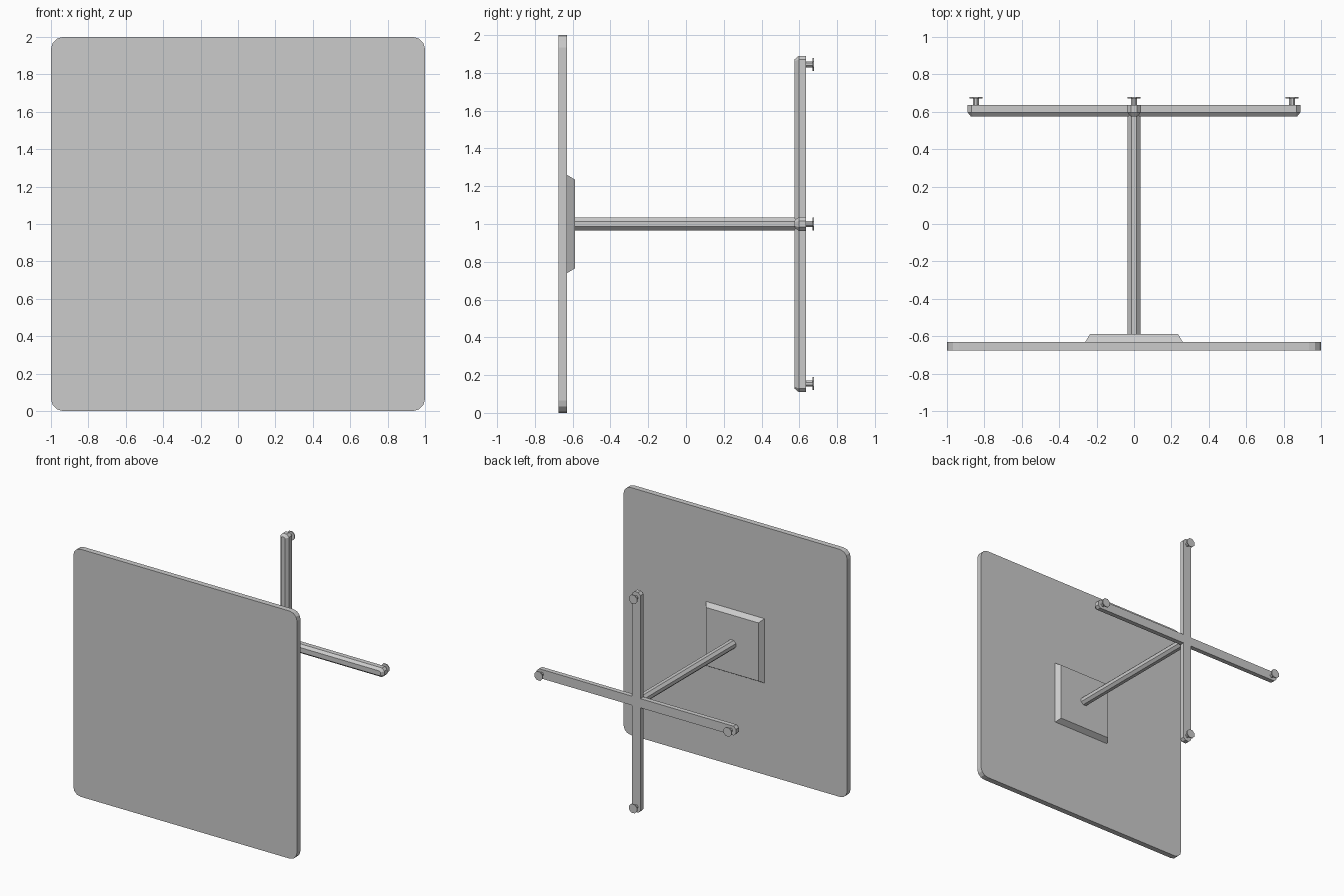
import bpy
import bmesh
from math import cos, sin, pi

cube = bpy.data.objects.get("Cube")
if cube:
    bpy.data.objects.remove(cube, do_unlink=True)

grey = bpy.data.materials.new("plain grey")
grey.use_nodes = True
colour = (0.6, 0.6, 0.6, 1)
grey.diffuse_color = colour
grey.node_tree.nodes["Principled BSDF"].inputs["Base Color"].default_value = colour

MID = 1.0  # height of the central axis


def loft(name, layers, cx=0, cz=0):
    """Skin matching outlines (x, z) stacked along y, with closed ends."""
    bm = bmesh.new()
    rings = [[bm.verts.new((cx + x, y, MID + cz + z)) for x, z in outline]
             for y, outline in layers]
    for a, b in zip(rings, rings[1:]):
        for i in range(len(a)):
            j = (i + 1) % len(a)
            bm.faces.new((a[i], a[j], b[j], b[i]))
    bm.faces.new(rings[0])
    bm.faces.new(rings[-1])
    bmesh.ops.recalc_face_normals(bm, faces=bm.faces)
    mesh = bpy.data.meshes.new(name)
    bm.to_mesh(mesh)
    bm.free()
    mesh.materials.append(grey)
    obj = bpy.data.objects.new(name, mesh)
    bpy.context.collection.objects.link(obj)
    return obj


def ring(radius, sides=8):
    return [(radius * cos(2 * pi * (i + 0.5) / sides),
             radius * sin(2 * pi * (i + 0.5) / sides)) for i in range(sides)]


def square(half):
    return [(half, half), (-half, half), (-half, -half), (half, -half)]


def four_way(points):
    """Repeat a run of outline points at each quarter turn."""
    out = []
    for _ in range(4):
        out += points
        points = [(-z, x) for x, z in points]
    return out


def rounded_square(half, radius, steps=3):
    c = half - radius
    return four_way([(c + radius * cos(pi / 2 * i / steps),
                      c + radius * sin(pi / 2 * i / steps))
                     for i in range(steps + 1)])


def cross(width, length, cut):
    return four_way([(width, -width), (length - cut, -width),
                     (length, cut - width), (length, width - cut),
                     (length - cut, width)])


# Large panel with rounded corners
panel = rounded_square(1, 0.065)
loft("table_top", [(-0.675, panel), (-0.63, panel)])

# Tapered mounting block behind the panel
loft("mounting_block", [(-0.63, square(0.26)), (-0.588, square(0.235))])

# Eight-sided column
loft("column", [(-0.588, ring(0.037)), (0.6, ring(0.037))])

# Cross base with bevelled front edges
body = cross(0.037, 0.89, 0.02)
loft("cross_base", [(0.575, cross(0.019, 0.872, 0.01)),
                    (0.597, body), (0.635, body)])

# Foot at the end of each arm: thin stem and flat disc
for side, (x, z) in {"left": (1, 0), "right": (-1, 0),
                     "upper": (0, 1), "lower": (0, -1)}.items():
    stem, disc = ring(0.017), ring(0.038)
    loft(side + "_foot", [(0.635, stem), (0.67, stem), (0.67, disc), (0.678, disc)],
         x * 0.845, z * 0.845)
